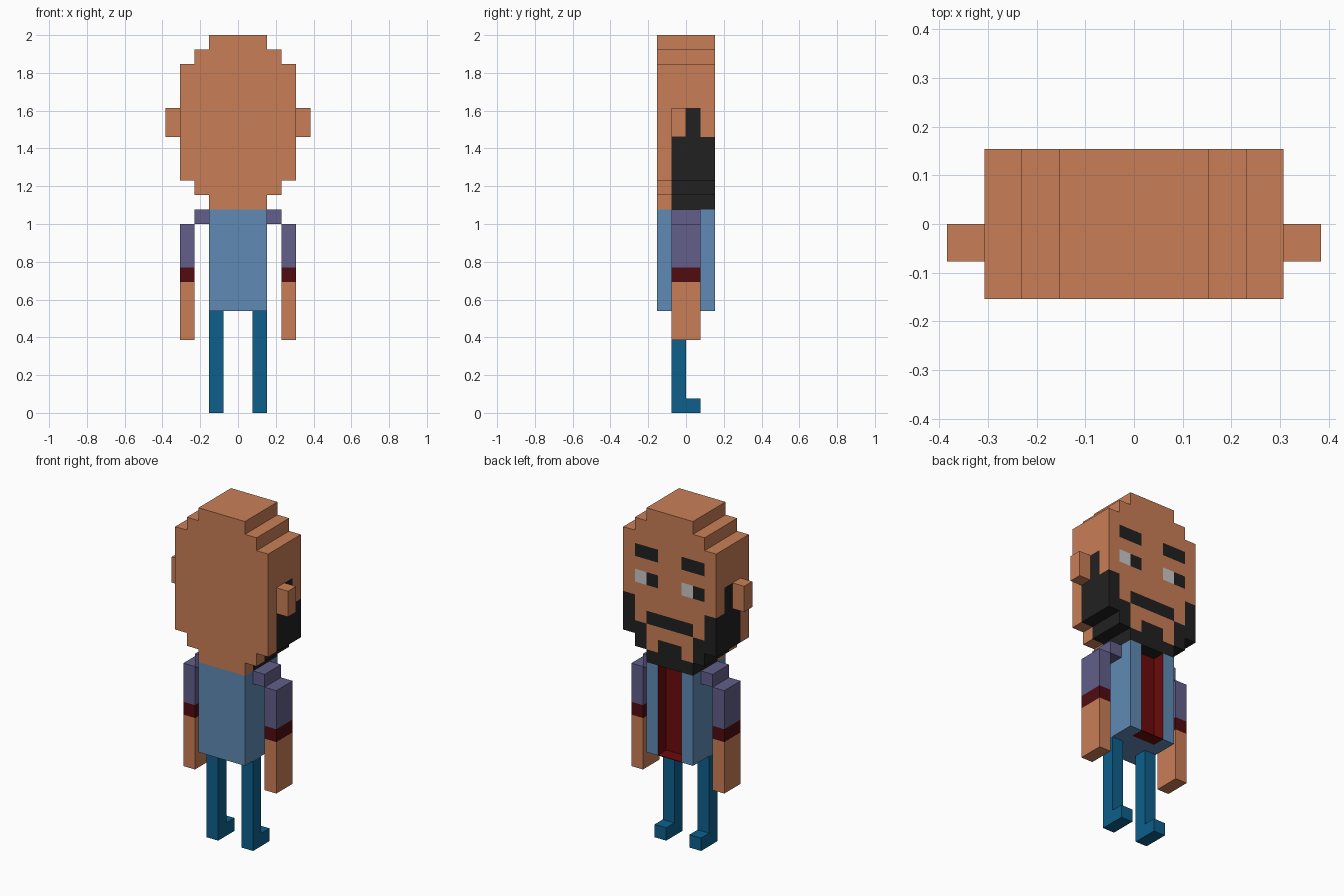
import bpy
import bmesh
from mathutils import Vector

if "Cube" in bpy.data.objects:
    bpy.data.objects.remove(bpy.data.objects["Cube"])

U = 2 / 26  # one block


def material(name, hex_code):
    def lin(c):
        return c / 12.92 if c <= 0.04045 else ((c + 0.055) / 1.055) ** 2.4
    m = bpy.data.materials.new(name)
    rgb = [lin(int(hex_code[i:i + 2], 16) / 255) for i in (0, 2, 4)]
    m.diffuse_color = (*rgb, 1)
    m.use_nodes = True
    m.node_tree.nodes["Principled BSDF"].inputs["Base Color"].default_value = m.diffuse_color
    return m


skin = material("skin", "C97F57")
black = material("black hair", "212121")
white = material("eye white", "CACACA")
denim = material("blue jacket", "608BB5")
purple = material("purple sleeve", "625F8A")
band = material("dark red cuff", "510C10")
red = material("red shirt", "6C0A0B")
teal = material("teal trousers", "0D608C")


def box(x0, x1, y0, y1, z0, z1):
    """Set of block cells filling a box."""
    return {(x, y, z) for x in range(x0, x1) for y in range(y0, y1) for z in range(z0, z1)}


def shell(name, cells, mats, rule=None, mirror=False):
    """Closed outer surface of a set of blocks; rule(centre, normal) picks the material."""
    bm = bmesh.new()
    for cell in cells:
        c = Vector(cell) + Vector((0.5, 0.5, 0.5))
        for axis in range(3):
            for sign in (-1, 1):
                n = Vector((0, 0, 0))
                n[axis] = sign
                if tuple(int(round(a + b)) for a, b in zip(cell, n)) in cells:
                    continue
                s, t = Vector((0, 0, 0)), Vector((0, 0, 0))
                s[(axis + 1) % 3] = 0.5
                t[(axis + 2) % 3] = 0.5 * sign
                p = c + n * 0.5
                f = bm.faces.new([bm.verts.new(q * U) for q in (p - s - t, p + s - t, p + s + t, p - s + t)])
                if rule:
                    f.material_index = mats.index(rule(p, n))
    bmesh.ops.remove_doubles(bm, verts=bm.verts, dist=0.001)
    me = bpy.data.meshes.new(name)
    bm.to_mesh(me)
    bm.free()
    for m in mats:
        me.materials.append(m)
    ob = bpy.data.objects.new(name, me)
    bpy.context.collection.objects.link(ob)
    if mirror:
        mod = ob.modifiers.new("mirror", 'MIRROR')
        mod.use_mirror_merge = False
    return ob


# Head: stepped block outline, with the face painted on the +y side
FACE = [".BB..BB.",
        "........",
        ".WB..WB.",
        "........",
        "B......B",
        "B.BBBB.B",
        "BB....BB",
        ".B.BB.B.",
        "..BBBB.."]
FACE_TOP = 22
PAINT = {".": skin, "B": black, "W": white}


def head_colour(p, n):
    if n.y > 0.5:
        row = FACE_TOP - int(p.z)
        return PAINT[FACE[row][int(4 - p.x)]] if 0 <= row < len(FACE) else skin
    if n.y < -0.5:
        return skin
    beard = p.y > -1 and p.z < 19
    sideburn = 0 < p.y < 1 and p.z < 21
    return black if beard or sideburn else skin


head = set()
for half, z0, z1 in ((2, 14, 15), (3, 15, 16), (4, 16, 24), (3, 24, 25), (2, 25, 26)):
    head |= box(-half, half, -2, 2, z0, z1)
shell("head", head, [skin, black, white], head_colour)
shell("ear", box(4, 5, -1, 0, 19, 21), [skin], mirror=True)


# Torso: open jacket with the red shirt set back in a channel
def torso_colour(p, n):
    inside = abs(p.x) < 1.1 and 0.9 < p.y < 1.6 and abs(n.z) < 0.5
    return red if inside else denim


shell("jacket", box(-2, 2, -2, 2, 7, 14) - box(-1, 1, 1, 2, 7, 14), [denim, red], torso_colour)

# Thin hem closing the channel at the bottom
hem = shell("shirt_hem", box(-1, 1, 1, 2, 0, 1), [red])
for v in hem.data.vertices:
    v.co.z = 7 * U + v.co.z * 0.05

# Shoulders and arms
shell("shoulder", box(2, 3, -1, 1, 13, 14), [purple], mirror=True)


def arm_colour(p, n):
    z = p.z - n.z * 0.1
    return purple if z > 10 else band if z > 9 else skin


shell("arm", box(3, 4, -1, 1, 5, 13), [purple, band, skin], arm_colour, mirror=True)

# Legs with feet pointing to the face side
shell("leg", box(1, 2, -1, 0, 0, 7) | box(1, 2, 0, 1, 0, 1), [teal], mirror=True)
